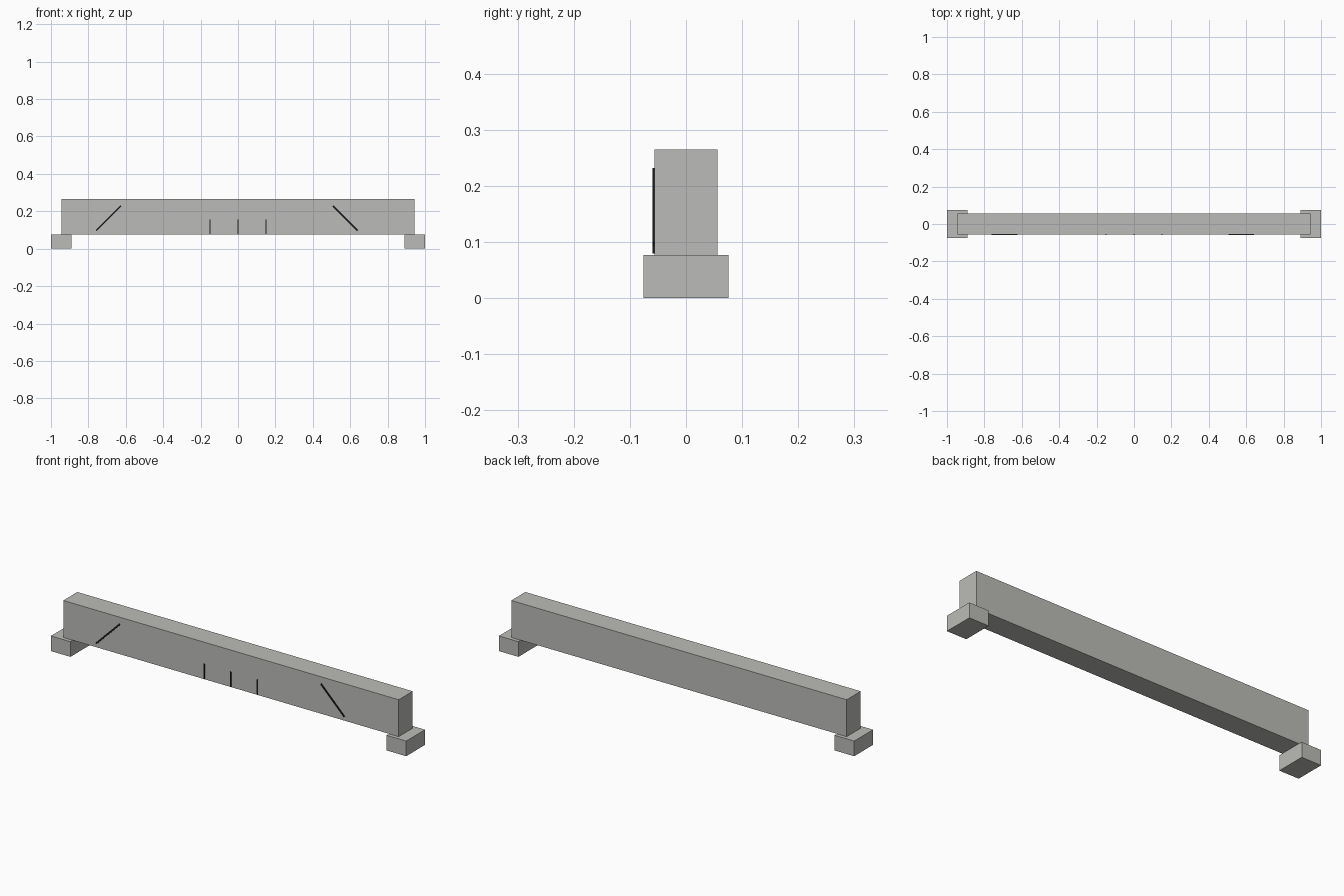
import bpy
from math import radians

cube = bpy.data.objects.get("Cube")
if cube:
    bpy.data.objects.remove(cube, do_unlink=True)


def make_material(name, rgb):
    mat = bpy.data.materials.new(name)
    mat.use_nodes = True
    mat.diffuse_color = (*rgb, 1)
    mat.node_tree.nodes["Principled BSDF"].inputs["Base Color"].default_value = (*rgb, 1)
    return mat


concrete = make_material("concrete_grey", (0.50, 0.50, 0.48))
crack_dark = make_material("crack_black", (0.01, 0.01, 0.012))


def box(name, centre, size, mat, tilt=0):
    bpy.ops.mesh.primitive_cube_add(size=1, location=centre, rotation=(0, radians(tilt), 0))
    obj = bpy.context.object
    obj.name = name
    obj.scale = size
    bpy.ops.object.transform_apply(location=False, rotation=False, scale=True)
    obj.data.materials.append(mat)
    return obj


# Beam resting on two support blocks
SUPPORT_H, BEAM_H, BEAM_D = 0.077, 0.188, 0.113
box("beam", (0, 0, SUPPORT_H + BEAM_H / 2), (1.888, BEAM_D, BEAM_H), concrete)
for side, sign in (("left", 1), ("right", -1)):
    box(side + "_support", (sign * 0.945, 0, SUPPORT_H / 2), (0.11, 0.152, SUPPORT_H), concrete)

# Thin crack plates on the front face
FACE_Y = -BEAM_D / 2 - 0.001
for name, x in (("right", -0.15), ("middle", 0), ("left", 0.15)):
    box(name + "_bending_crack", (x, FACE_Y, 0.117), (0.006, 0.004, 0.076), crack_dark)
for name, x, tilt in (("right", -0.692, 45), ("left", 0.573, -45)):
    box(name + "_shear_crack", (x, FACE_Y, 0.163), (0.008, 0.004, 0.187), crack_dark, tilt)
